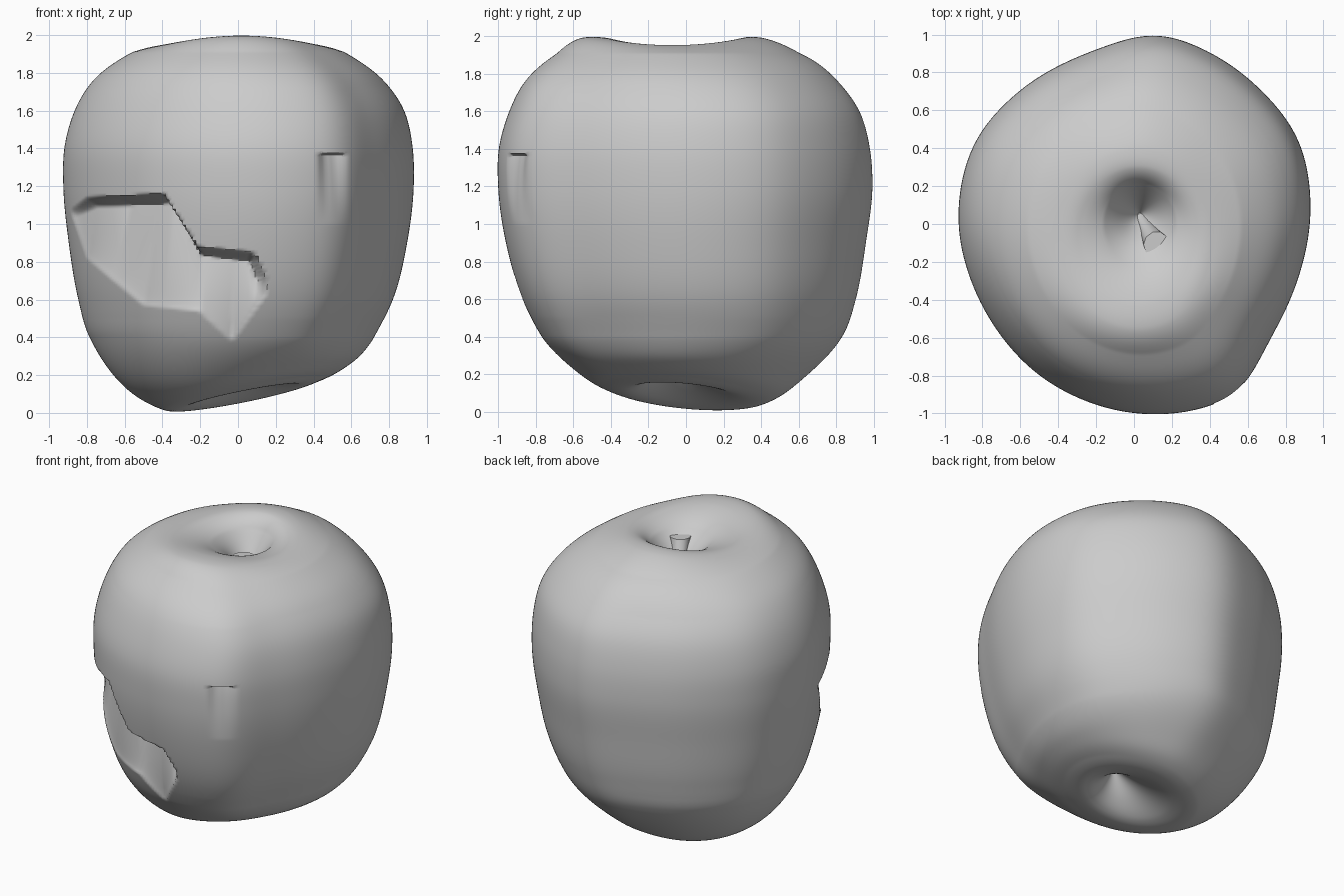
import bpy, bmesh, math
from mathutils import Vector

if "Cube" in bpy.data.objects:
    bpy.data.objects.remove(bpy.data.objects["Cube"])

# Cross-sections from bottom hollow to top hollow: z, centre x, centre y, half width x, half width y
rings = [
    (.3, .08, -.1, .01, .01),
    (.18, .06, -.06, .13, .13),
    (.085, .025, 0, .325, .33),
    (.12, .03, 0, .47, .49),
    (.2, 0, .01, .6, .61),
    (.4, -.035, .035, .755, .795),
    (.6, -.015, .02, .835, .88),
    (.9, -.003, .003, .898, .95),
    (1.2, 0, 0, .93, .988),
    (1.4, 0, -.005, .925, .98),
    (1.6, .005, -.005, .875, .925),
    (1.75, 0, -.02, .78, .835),
    (1.88, 0, -.03, .615, .695),
    (1.975, .02, -.07, .33, .39),
    (1.94, .03, -.02, .23, .26),
    (1.86, .03, .03, .14, .15),
    (1.67, .03, .05, .01, .01),
]
# Widest outline seen from above
outline = [(.93, .08), (.86, .46), (.66, .72), (.42, .9), (.12, 1.005), (-.2, .925), (-.6, .71), (-.83, .45),
           (-.925, .03), (-.8, -.43), (-.5, -.8), (-.05, -.995), (.3, -.99), (.52, -.91), (.71, -.62), (.86, -.3)]
# Upper and lower edges of the bite (x, z)
bite_top = [(-.88, 1.08), (-.8, 1.14), (-.4, 1.16), (-.22, .88), (.08, .85), (.15, .7)]
bite_low = [(-.88, 1.05), (-.8, .82), (-.5, .57), (-.2, .54), (-.03, .38), (.15, .64)]
COLS = 320


def clamp(v):
    return max(0, min(1, v))


def spline(a, b, c, d, t):
    """Curve from b to c with tangents weighted by point spacing."""
    a, b, c, d = map(lambda p: Vector(p), (a, b, c, d))
    l0, l1, l2 = [max((q - p).length, 1e-6) for p, q in ((a, b), (b, c), (c, d))]
    s0, s1, s2 = (b - a) / l0, (c - b) / l1, (d - c) / l2
    m0 = (s0 * l1 + s1 * l0) / (l0 + l1) * l1
    m1 = (s1 * l2 + s2 * l1) / (l1 + l2) * l1
    u = 1 - t
    return b * (u*u*(1 + 2*t)) + c * (t*t*(3 - 2*t)) + m0 * (t*u*u) - m1 * (t*t*u)


def lerp_at(pts, x):
    for (x0, y0), (x1, y1) in zip(pts, pts[1:]):
        if x0 <= x <= x1:
            return y0 + (y1 - y0) * (x - x0) / (x1 - x0)
    return None


def dent(x, y, z):
    """Depth of the bite and of the small nick at a surface point."""
    if y > -.1 or not .3 < z < 1.5:
        return 0
    top, low = lerp_at(bite_top, x), lerp_at(bite_low, x)
    if top and low < z < top:
        t = (z - low) / (top - low)
        side = min(1, (.15 - x) / .035, .15 + (x + .88) / .25)
        return .16 * t ** .8 * clamp((top - z) / .045) * side
    if 1 < z < 1.37:
        return .035 * (z - 1) / .37 * clamp(1.6 - abs(x - .5) / .05)
    return 0


# Smooth outline sampled by angle, then softened
n = len(outline)
polar = []
for i in range(n):
    for k in range(30):
        x, y = spline(*[outline[(i + j) % n] for j in (-1, 0, 1, 2)], k / 30)
        polar.append((math.atan2(y, x) % math.tau, math.hypot(x, y)))
polar.sort()
first, last = polar[0], polar[-1]
polar = [(last[0] - math.tau, last[1])] + polar + [(first[0] + math.tau, first[1])]
angles = [math.tau * j / COLS for j in range(COLS)]
radii = [lerp_at(polar, a) for a in angles]
for _ in range(30):
    radii = [(radii[j - 1] + 2 * radii[j] + radii[(j + 1) % COLS]) / 4 for j in range(COLS)]


def skin(loops, name, angle):
    """Join closed loops of points into a capped, smooth-shaded object."""
    bm = bmesh.new()
    grid = [[bm.verts.new(p) for p in loop] for loop in loops]
    m = len(grid[0])
    for r0, r1 in zip(grid, grid[1:]):
        for j in range(m):
            k = (j + 1) % m
            bm.faces.new((r0[j], r0[k], r1[k], r1[j]))
    bm.faces.new(grid[0][::-1])
    bm.faces.new(grid[-1])
    mesh = bpy.data.meshes.new(name)
    bm.to_mesh(mesh)
    bm.free()
    ob = bpy.data.objects.new(name, mesh)
    bpy.context.collection.objects.link(ob)
    bpy.ops.object.select_all(action='DESELECT')
    ob.select_set(True)
    bpy.context.view_layer.objects.active = ob
    bpy.ops.object.shade_smooth_by_angle(angle=math.radians(angle))


# Dense list of cross-sections, softened along the height
dense = []
for i in range(len(rings) - 1):
    b, c = rings[i], rings[i + 1]
    a, d = rings[max(i - 1, 0)], rings[min(i + 2, len(rings) - 1)]
    steps = max(4, round(math.hypot(c[0] - b[0], c[3] - b[3]) / .012))
    dense += [spline(a, b, c, d, k / steps) for k in range(steps)]
dense.append(Vector(rings[-1]))
for _ in range(10):
    dense = [dense[0]] + [(p + 2 * q + r) / 4 for p, q, r in zip(dense, dense[1:], dense[2:])] + [dense[-1]]

# Apple body: tilted base, saddle-shaped crown, bite and nick
loops = []
for z, cx, cy, sx, sy in dense:
    w = clamp((sx - .3) / .5)
    tilt = .2 * clamp((.4 - z) / .3) ** 1.5
    saddle = .022 * clamp((z - 1.91) / .06)
    loop = []
    for a, r in zip(angles, radii):
        dx = sx * math.cos(a) * (w * r / .93 + 1 - w)
        dy = sy * math.sin(a) * (w * r / .995 + 1 - w)
        p = Vector((cx + dx, cy + dy, z + tilt * (dx - .45 * dy) - saddle * math.cos(2 * a)))
        loop.append(p - Vector((dx, dy, 0)).normalized() * dent(*p))
    loops.append(loop)
skin(loops, "apple_body", 50)

# Short leaning stem stub, wider at its broken end
loops = []
for i in range(6):
    t = i / 5
    centre = Vector((.03, .04, 1.64)).lerp(Vector((.12, -.11, 1.88)), t)
    r = .035 + .035 * t * t
    loops.append([centre + Vector((r * math.cos(math.tau * j / 10), r * math.sin(math.tau * j / 10), 0))
                  for j in range(10)])
skin(loops, "stem", 50)
